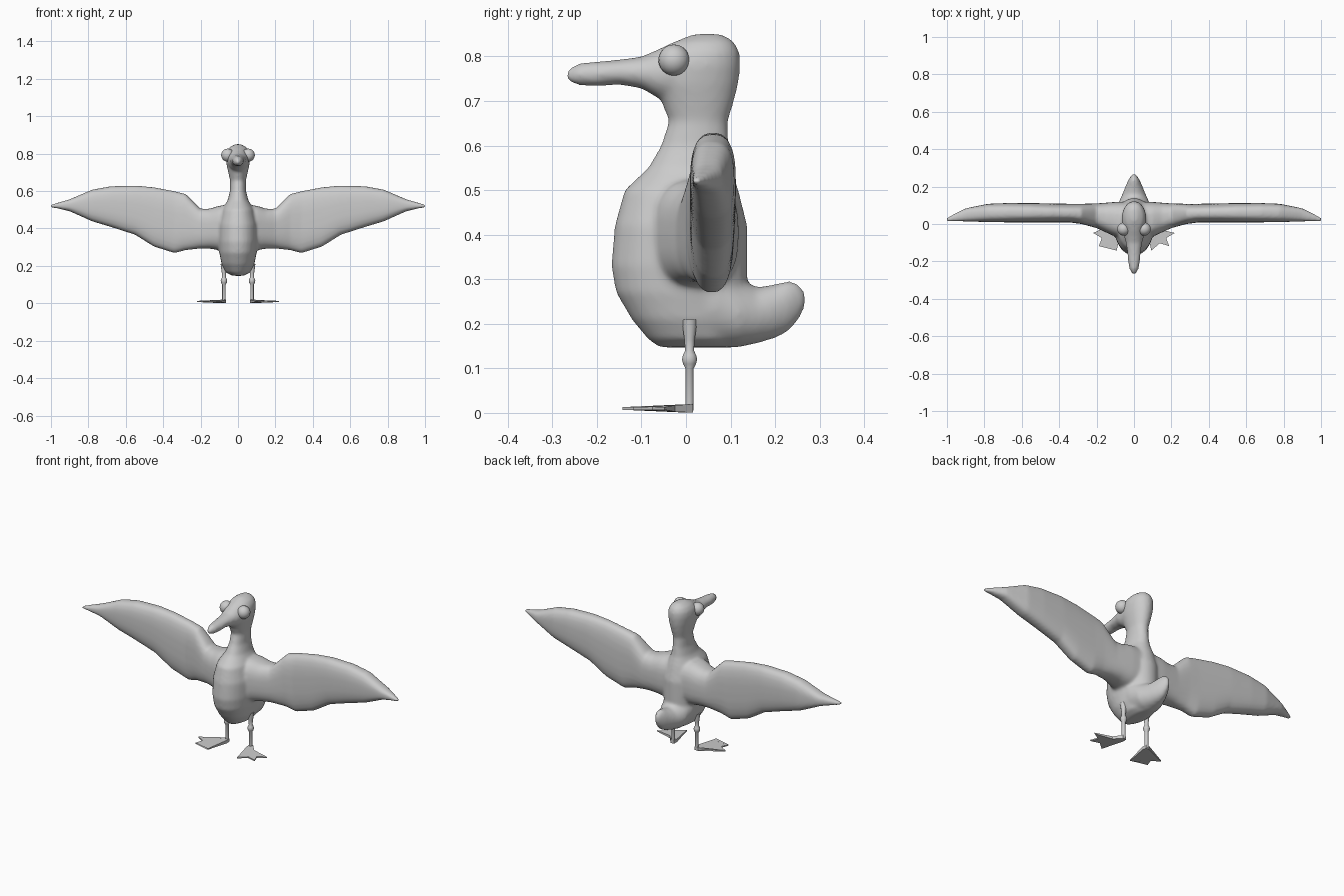
import bpy, bmesh, math
from mathutils import Vector

if "Cube" in bpy.data.objects:
    bpy.data.objects.remove(bpy.data.objects["Cube"])


def finish(bm, name, angle=180):
    bmesh.ops.recalc_face_normals(bm, faces=bm.faces)
    me = bpy.data.meshes.new(name)
    bm.to_mesh(me)
    bm.free()
    ob = bpy.data.objects.new(name, me)
    bpy.context.collection.objects.link(ob)
    for p in me.polygons:
        p.use_smooth = True
    if angle < 180:
        bpy.ops.object.select_all(action='DESELECT')
        bpy.context.view_layer.objects.active = ob
        ob.select_set(True)
        bpy.ops.object.shade_smooth_by_angle(angle=math.radians(angle))
    return ob


def loft(bm, sections, place, power=2.0, n=28):
    """Closed skin through superellipse sections (t, a_lo, a_hi, b_lo, b_hi)."""
    rings = []
    for t, a0, a1, b0, b1 in sections:
        ring = []
        for i in range(n):
            w = 2 * math.pi * i / n
            c, s = math.cos(w), math.sin(w)
            u = math.copysign(abs(c) ** (2 / power), c)
            v = math.copysign(abs(s) ** (2 / power), s)
            ring.append(bm.verts.new(place(t, (a0 + a1 + (a1 - a0) * u) / 2,
                                           (b0 + b1 + (b1 - b0) * v) / 2)))
        rings.append(ring)
    for r, q in zip(rings, rings[1:]):
        for i in range(n):
            j = (i + 1) % n
            bm.faces.new((r[i], r[j], q[j], q[i]))
    bm.faces.new(rings[0])
    bm.faces.new(rings[-1])


bm = bmesh.new()

# torso, neck and head: z, front y, back y, half width
trunk = [(.147, -.06, .12, .03), (.165, -.085, .13, .066), (.21, -.122, .135, .088),
         (.27, -.157, .138, .10), (.33, -.168, .138, .105), (.42, -.16, .138, .105),
         (.50, -.138, .118, .085), (.55, -.085, .102, .056), (.60, -.056, .096, .043),
         (.655, -.038, .094, .042), (.70, -.056, .108, .052), (.74, -.075, .118, .061),
         (.78, -.07, .122, .066), (.81, -.055, .12, .062), (.833, -.025, .108, .047),
         (.848, .01, .085, .022), (.851, .03, .065, .008)]
loft(bm, [(z, -w, w, f, b) for z, f, b, w in trunk], lambda t, a, b: (a, b, t), 2.1)

# beak and tail: y, low z, high z, half width
beak = [(.03, .70, .845, .05), (-.03, .70, .832, .058), (-.065, .708, .815, .053),
        (-.10, .728, .80, .044), (-.15, .737, .793, .036), (-.20, .733, .789, .032),
        (-.24, .735, .785, .024), (-.26, .741, .775, .014), (-.271, .75, .762, .005)]
tail = [(-.02, .147, .40, .09), (.06, .147, .36, .092), (.12, .148, .30, .08),
        (.16, .156, .282, .062), (.20, .168, .289, .046), (.23, .183, .297, .033),
        (.252, .207, .291, .02), (.269, .24, .27, .006)]
for part in (beak, tail):
    loft(bm, [(y, -w, w, lo, hi) for y, lo, hi, w in part], lambda t, a, b: (a, t, b))

# wings: x, front y, back y, low z, high z
wing = [(0, -.08, .12, .28, .53), (.10, -.068, .118, .284, .522), (.15, -.045, .114, .292, .506),
        (.20, -.022, .11, .293, .505), (.28, 0, .108, .284, .585), (.34, .008, .108, .268, .60),
        (.45, .009, .11, .303, .621), (.55, .009, .112, .366, .63), (.68, .009, .112, .408, .626),
        (.78, .01, .108, .438, .608), (.90, .014, .084, .492, .556), (.97, .014, .05, .508, .536),
        (1.007, .014, .03, .513, .526)]
for s in (1, -1):
    loft(bm, wing, lambda t, a, b: (s * t, a, b), 2.7)

# fuse the overlapping parts into one soft skin
body = finish(bm, "bird_body")
fuse = body.modifiers.new("fuse", 'REMESH')
fuse.mode = 'VOXEL'
fuse.voxel_size = 0.008
fuse.use_smooth_shade = True
soft = body.modifiers.new("soften", 'SMOOTH')
soft.factor = 0.5
soft.iterations = 8

# webbed foot outline, heel to inner toe
foot = [(.066, .016), (.086, .016), (.12, -.025), (.218, -.048), (.172, -.075),
        (.188, -.118), (.138, -.103), (.092, -.142), (.082, -.09), (.064, -.01)]
# leg profile: z, radius
leg = [(.005, .0095), (.10, .0095), (.11, .015), (.12, .0175), (.13, .015),
       (.14, .010), (.165, .012), (.21, .018)]

for s, side in ((1, "left"), (-1, "right")):
    # eye
    bm = bmesh.new()
    bmesh.ops.create_uvsphere(bm, u_segments=20, v_segments=12, radius=.035)
    bmesh.ops.translate(bm, verts=bm.verts, vec=(s * .055, -.027, .792))
    finish(bm, side + "_eye")

    # leg with knuckle
    bm = bmesh.new()
    loft(bm, [(z, s * .075 - r, s * .075 + r, .008 - r, .008 + r) for z, r in leg],
         lambda t, a, b: (a, b, t), 2.0, 14)
    finish(bm, side + "_leg", 50)

    # foot, thick at the heel and thin at the toes
    bm = bmesh.new()
    heel = Vector((.075, .01))
    low, high = [], []
    for x, y in foot:
        d = min((Vector((x, y)) - heel).length / .15, 1)
        low.append(bm.verts.new((s * x, y, .007 * d)))
        high.append(bm.verts.new((s * x, y, .020 - .007 * d)))
    bm.faces.new(low)
    bm.faces.new(high)
    for i in range(len(foot)):
        j = (i + 1) % len(foot)
        bm.faces.new((low[i], low[j], high[j], high[i]))
    bmesh.ops.triangulate(bm, faces=[f for f in bm.faces if len(f.verts) > 4])
    finish(bm, side + "_foot", 30)
